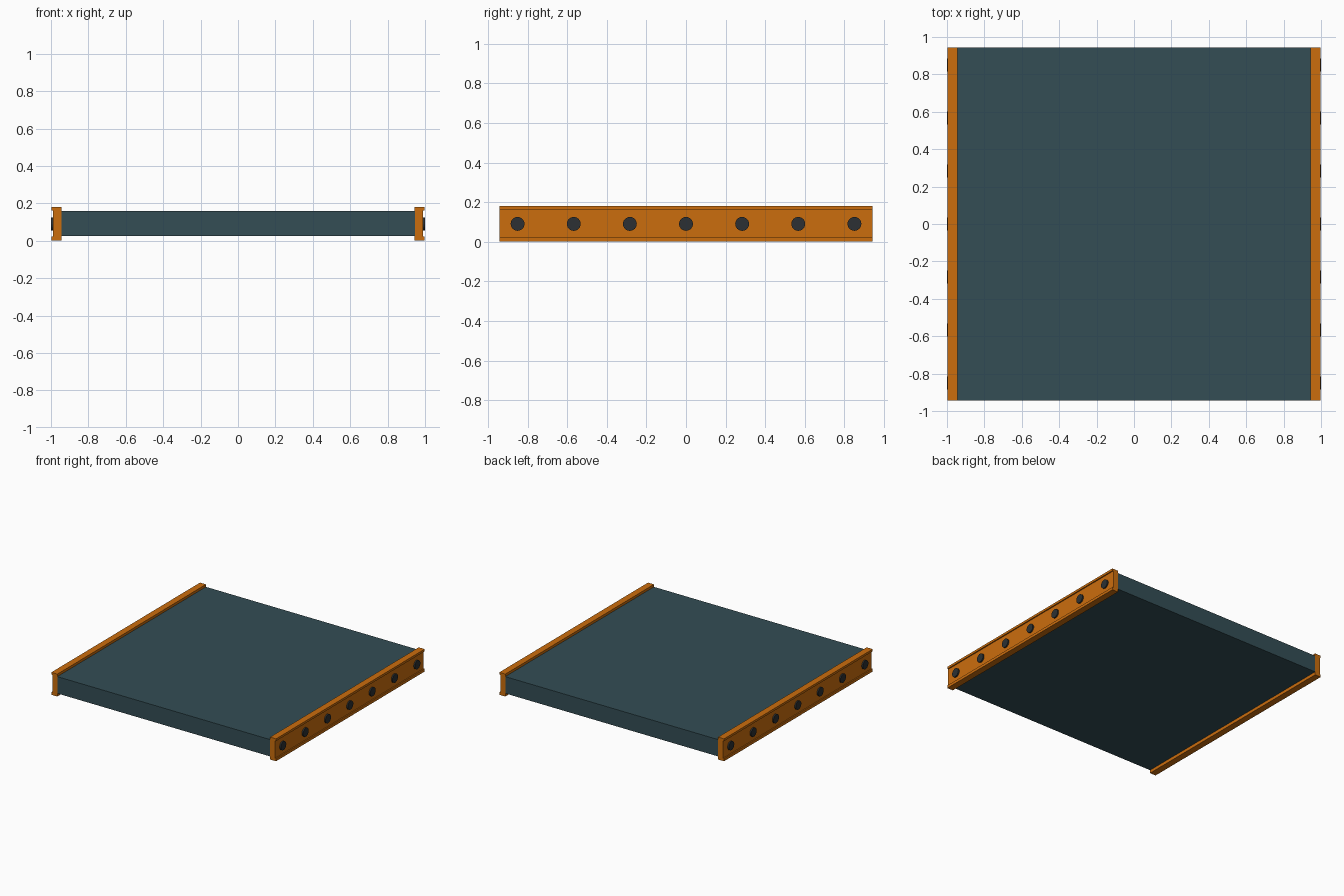
import bpy, bmesh
from math import pi
from mathutils import Matrix

if "Cube" in bpy.data.objects:
    bpy.data.objects.remove(bpy.data.objects["Cube"])


def material(name, color):
    m = bpy.data.materials.new(name)
    m.diffuse_color = (*color, 1)
    m.use_nodes = True
    m.node_tree.nodes["Principled BSDF"].inputs["Base Color"].default_value = m.diffuse_color
    return m


ORANGE = material("orange_paint", (0.60, 0.155, 0.004))
SLATE = material("slate_panel", (0.033, 0.075, 0.09))
DARK = material("dark_steel", (0.025, 0.03, 0.033))


def finish(bm, name, mat):
    bmesh.ops.recalc_face_normals(bm, faces=bm.faces)
    mesh = bpy.data.meshes.new(name)
    bm.to_mesh(mesh)
    bm.free()
    mesh.materials.append(mat)
    ob = bpy.data.objects.new(name, mesh)
    bpy.context.collection.objects.link(ob)
    return ob


DEPTH = 0.943     # half length along y
INNER = 0.945     # inner face of the rails
WEB = 0.989       # recessed outer face of the rails
LIP = 0.998       # outer face of the rail lips
TOP = 0.18

# Flat panel between the rails
bm = bmesh.new()
bmesh.ops.create_cube(bm, size=1, matrix=Matrix.Translation((0, 0, 0.0925))
                      @ Matrix.Diagonal((2 * INNER, 2 * DEPTH, 0.135, 1)))
finish(bm, "panel", SLATE)

# Side rails: channel profile with a lip above and below, extruded along y
profile = [(INNER, 0), (LIP, 0), (LIP, 0.022), (WEB, 0.022),
           (WEB, 0.162), (LIP, 0.162), (LIP, TOP), (INNER, TOP)]
for side, label in ((-1, "left"), (1, "right")):
    bm = bmesh.new()
    face = bm.faces.new([bm.verts.new((side * x, -DEPTH, z)) for x, z in profile])
    ext = bmesh.ops.extrude_face_region(bm, geom=[face], use_keep_orig=True)
    bmesh.ops.translate(bm, vec=(0, 2 * DEPTH, 0),
                        verts=[v for v in ext["geom"] if isinstance(v, bmesh.types.BMVert)])
    finish(bm, label + "_rail", ORANGE)

    # Row of round bolts along the rail
    for i in range(7):
        bm = bmesh.new()
        x0, x1 = WEB - 0.01, 1.0
        bmesh.ops.create_cone(
            bm, cap_ends=True, segments=24, radius1=0.035, radius2=0.035, depth=x1 - x0,
            matrix=Matrix.Translation((side * (x0 + x1) / 2, (i - 3) * 0.2835, 0.09))
            @ Matrix.Rotation(pi / 2, 4, 'Y'))
        finish(bm, f"{label}_bolt_{i + 1}", DARK)
